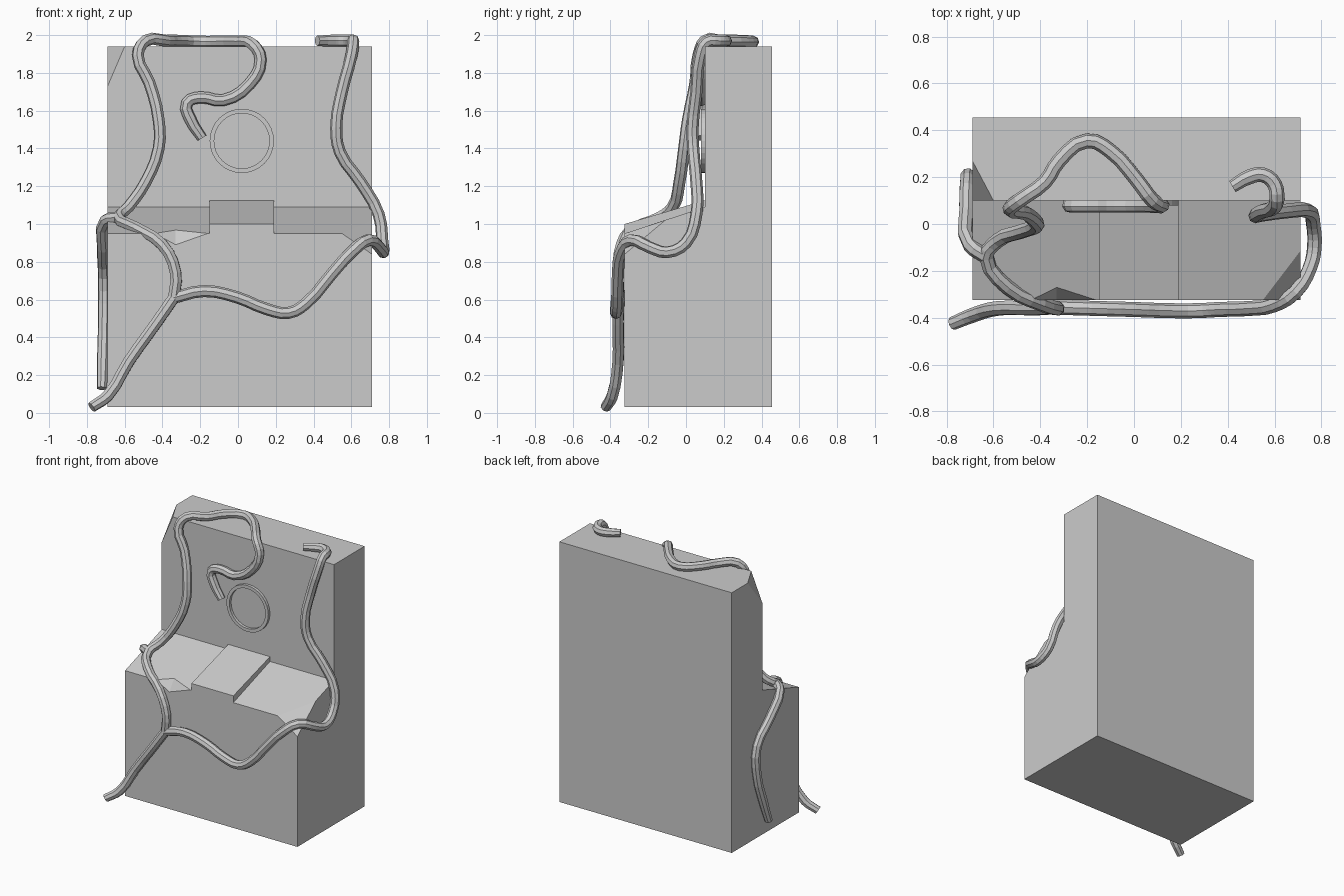
import bpy
import bmesh
from mathutils import Vector

if "Cube" in bpy.data.objects:
    bpy.data.objects.remove(bpy.data.objects["Cube"])


def finish(bm, name):
    bmesh.ops.recalc_face_normals(bm, faces=bm.faces)
    mesh = bpy.data.meshes.new(name)
    bm.to_mesh(mesh)
    bm.free()
    ob = bpy.data.objects.new(name, mesh)
    bpy.context.collection.objects.link(ob)
    return ob


def prism(name, profile, x0, x1):
    """Extrude a side profile of (y, z) points from x0 to x1."""
    bm = bmesh.new()
    face = bm.faces.new([bm.verts.new((x0, y, z)) for y, z in profile])
    ext = bmesh.ops.extrude_face_region(bm, geom=[face])["geom"]
    bmesh.ops.translate(bm, vec=(x1 - x0, 0, 0),
                        verts=[v for v in ext if isinstance(v, bmesh.types.BMVert)])
    return finish(bm, name)


def chip(body, points, corner):
    """Knock a faceted chip off the body, outward through the given corner."""
    points = [Vector(p) for p in points]
    corner = Vector(corner)
    centre = sum(points, Vector()) / len(points)
    bm = bmesh.new()
    for p in points + [corner + 2 * (corner - centre)]:
        bm.verts.new(p)
    bmesh.ops.convex_hull(bm, input=bm.verts)
    cutter = finish(bm, "chip_cutter")
    cutter.hide_render = True
    mod = body.modifiers.new("chip", 'BOOLEAN')
    mod.operation = 'DIFFERENCE'
    mod.solver = 'EXACT'
    mod.object = cutter
    bpy.context.view_layer.objects.active = body
    bpy.ops.object.modifier_apply(modifier=mod.name)
    bpy.data.objects.remove(cutter)


def vine(name, path, start=1.0, end=0.85):
    """Eight-sided tube along a smooth path, with tapered ends."""
    cu = bpy.data.curves.new(name, 'CURVE')
    cu.dimensions = '3D'
    cu.bevel_depth = 0.032
    cu.bevel_resolution = 2
    cu.resolution_u = 3
    cu.use_fill_caps = True
    sp = cu.splines.new('BEZIER')
    sp.use_smooth = False
    sp.bezier_points.add(len(path) - 1)
    for pt, co in zip(sp.bezier_points, path):
        pt.co = co
        pt.handle_left_type = pt.handle_right_type = 'AUTO'
    sp.bezier_points[0].radius = start
    sp.bezier_points[-1].radius = end
    ob = bpy.data.objects.new(name, cu)
    bpy.context.collection.objects.link(ob)


# Stepped stone body with a sloping ledge
LEFT, RIGHT, FRONT, WALL = 0.71, -0.69, -0.325, 0.1
body = prism("stone_body", [(FRONT, 0.03), (0.455, 0.03), (0.455, 1.94),
                            (WALL, 1.94), (WALL, 1.09), (FRONT, 0.95)], RIGHT, LEFT)

# Broken corners and the nick in the ledge
chip(body, [(RIGHT, WALL, 1.73), (-0.6, WALL, 1.94), (RIGHT, 0.27, 1.94)],
     (RIGHT, WALL, 1.94))
chip(body, [(0.55, FRONT, 0.95), (LEFT, FRONT, 0.84), (LEFT, -0.11, 1.02)],
     (LEFT, FRONT, 0.95))
chip(body, [(-0.44, FRONT, 0.95), (-0.16, FRONT, 0.95),
            (-0.33, FRONT, 0.89), (-0.33, -0.27, 0.968)], (-0.31, FRONT, 0.95))

# Raised slab in the middle of the ledge
prism("ledge_slab", [(FRONT, 0.95), (WALL, 1.09), (WALL, 1.125), (FRONT, 1.0)],
      -0.15, 0.19)

# Thin ring on the wall
bpy.ops.mesh.primitive_circle_add(vertices=32, radius=0.17)
ring = bpy.context.object
ring.name = "wall_ring"
bm = bmesh.new()
bm.from_mesh(ring.data)
outer = list(bm.edges)
inner = bmesh.ops.extrude_edge_only(bm, edges=outer)["geom"]
bmesh.ops.scale(bm, vec=(0.86, 0.86, 1),
                verts=[v for v in inner if isinstance(v, bmesh.types.BMVert)])
ext = bmesh.ops.extrude_face_region(bm, geom=list(bm.faces))["geom"]
bmesh.ops.translate(bm, vec=(0, 0, 0.025),
                    verts=[v for v in ext if isinstance(v, bmesh.types.BMVert)])
bmesh.ops.recalc_face_normals(bm, faces=bm.faces)
bm.to_mesh(ring.data)
bm.free()
ring.rotation_euler.x = 1.5708
ring.location = (0.02, WALL + 0.005, 1.44)

# Creeping roots
low_fork = (-0.34, -0.355, 0.61)
ledge_fork = (-0.63, -0.14, 1.035)
vine("lower_root", [(-0.775, -0.425, 0.03), (-0.69, -0.39, 0.09), (-0.58, -0.36, 0.27),
                    (-0.43, -0.36, 0.48), low_fork], 0.9, 1.0)
vine("right_root", [low_fork, (-0.33, -0.36, 0.74), (-0.4, -0.34, 0.89),
                    (-0.54, -0.27, 0.98), ledge_fork, (-0.58, -0.07, 1.09),
                    (-0.49, -0.035, 1.22), (-0.42, -0.01, 1.4), (-0.42, 0.01, 1.55),
                    (-0.47, 0.05, 1.75), (-0.53, 0.065, 1.89), (-0.49, 0.1, 1.97),
                    (-0.38, 0.18, 1.97), (-0.32, 0.27, 1.97), (-0.2, 0.355, 1.965),
                    (-0.1, 0.31, 1.965), (0.01, 0.19, 1.965), (0.08, 0.1, 1.95),
                    (0.12, 0.08, 1.87), (0.06, 0.08, 1.74), (-0.08, 0.08, 1.655),
                    (-0.2, 0.08, 1.67), (-0.27, 0.08, 1.64), (-0.25, 0.08, 1.55),
                    (-0.19, 0.08, 1.455)])
vine("side_root", [ledge_fork, (-0.7, -0.09, 1.02), (-0.715, 0.05, 0.87),
                   (-0.71, 0.19, 0.72), (-0.71, 0.19, 0.5), (-0.715, 0.13, 0.3),
                   (-0.72, 0.07, 0.13)])
vine("left_root", [low_fork, (-0.18, -0.36, 0.645), (0.0, -0.365, 0.61),
                   (0.15, -0.37, 0.55), (0.27, -0.37, 0.53), (0.36, -0.365, 0.58),
                   (0.5, -0.36, 0.74), (0.6, -0.345, 0.85), (0.69, -0.29, 0.915),
                   (0.75, -0.19, 0.875), (0.77, -0.1, 0.85), (0.765, 0.0, 0.9),
                   (0.745, 0.055, 1.05), (0.65, 0.055, 1.22), (0.54, 0.04, 1.38),
                   (0.52, 0.035, 1.51), (0.55, 0.055, 1.7), (0.6, 0.075, 1.89),
                   (0.61, 0.11, 1.965), (0.6, 0.17, 1.97), (0.55, 0.21, 1.97),
                   (0.49, 0.2, 1.97), (0.42, 0.16, 1.97)])
